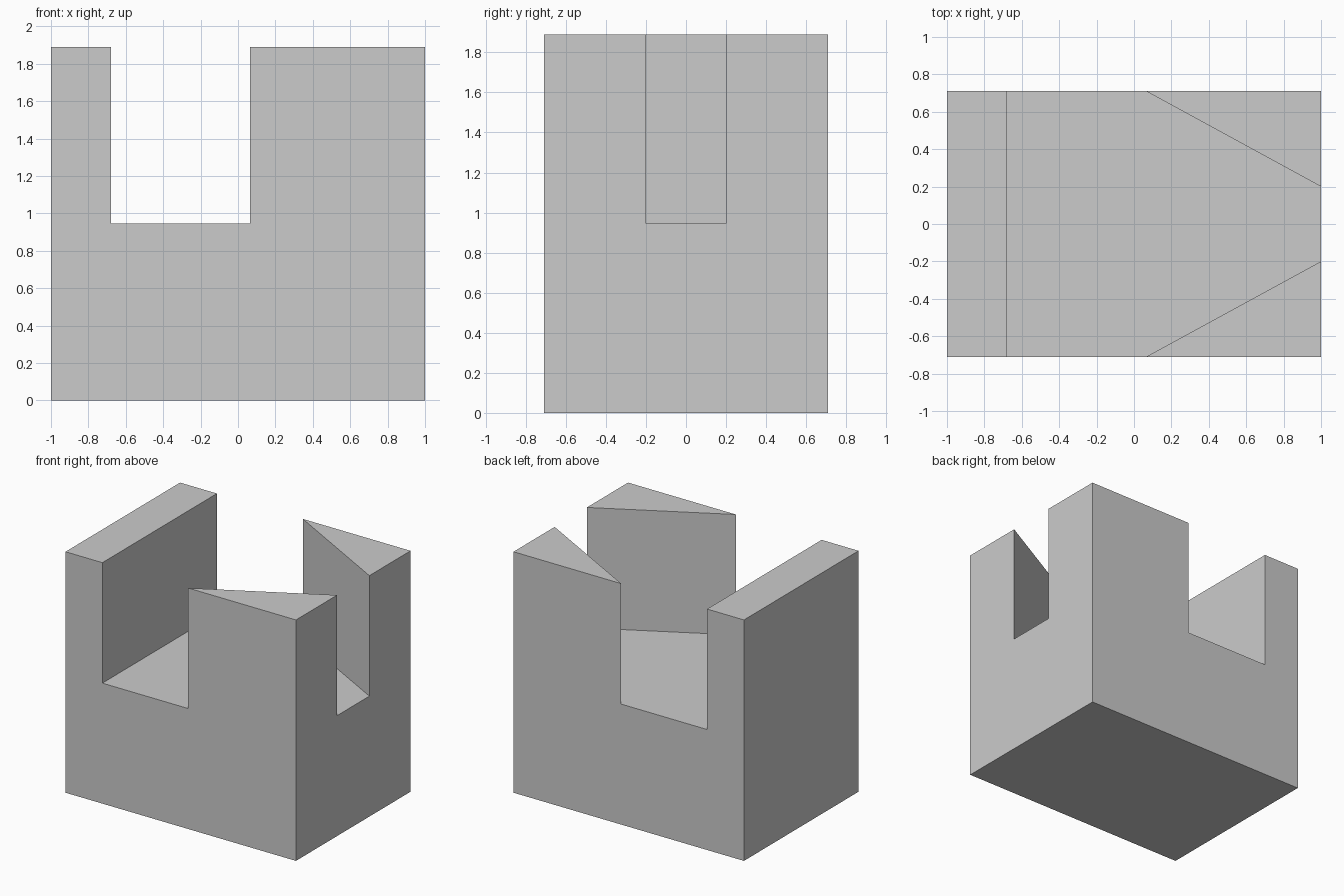
import bpy
import bmesh

cube = bpy.data.objects.get("Cube")
if cube:
    bpy.data.objects.remove(cube, do_unlink=True)

HEIGHT, FLOOR = 1.89, 0.945
HALF_X, HALF_Y = 1.0, 0.71
WALL_X = -0.68                      # inner face of the straight wall
MOUTH_X, MOUTH_Y = 0.065, 0.20      # inner corners of the wedge posts

grey = bpy.data.materials.new("plain grey")
grey.use_nodes = True
colour = (0.6, 0.6, 0.6, 1.0)
grey.diffuse_color = colour
grey.node_tree.nodes["Principled BSDF"].inputs["Base Color"].default_value = colour


def prism(name, outline, z0, z1):
    """Extrude a plan outline from z0 to z1."""
    bm = bmesh.new()
    face = bm.faces.new([bm.verts.new((x, y, z0)) for x, y in outline])
    top = bmesh.ops.extrude_face_region(bm, geom=[face])["geom"]
    bmesh.ops.translate(bm, vec=(0, 0, z1 - z0),
                        verts=[v for v in top if isinstance(v, bmesh.types.BMVert)])
    bmesh.ops.recalc_face_normals(bm, faces=bm.faces)
    mesh = bpy.data.meshes.new(name)
    bm.to_mesh(mesh)
    bm.free()
    mesh.materials.append(grey)
    obj = bpy.data.objects.new(name, mesh)
    bpy.context.collection.objects.link(obj)
    return obj


# Solid block
block = prism("slotted_block",
              [(-HALF_X, -HALF_Y), (HALF_X, -HALF_Y), (HALF_X, HALF_Y), (-HALF_X, HALF_Y)],
              0, HEIGHT)

# Funnel-shaped slot cutter, its slanted sides carried past the block
slope = (HALF_Y - MOUTH_Y) / (HALF_X - MOUTH_X)
far_x, far_y = 1.2, 1.0
near = (MOUTH_X - (far_y - HALF_Y) / slope, far_y)
far = (far_x, MOUTH_Y - (far_x - HALF_X) * slope)
upper = [far, near, (WALL_X, far_y)]
outline = upper + [(x, -y) for x, y in reversed(upper)]
cutter = prism("slot_cutter", outline, FLOOR, HEIGHT + 0.3)

# Cut the slot, leaving one wall and two wedge posts
cut = block.modifiers.new("slot", "BOOLEAN")
cut.operation = "DIFFERENCE"
cut.solver = "EXACT"
cut.object = cutter
bpy.context.view_layer.objects.active = block
block.select_set(True)
bpy.ops.object.modifier_apply(modifier=cut.name)
bpy.data.objects.remove(cutter, do_unlink=True)
